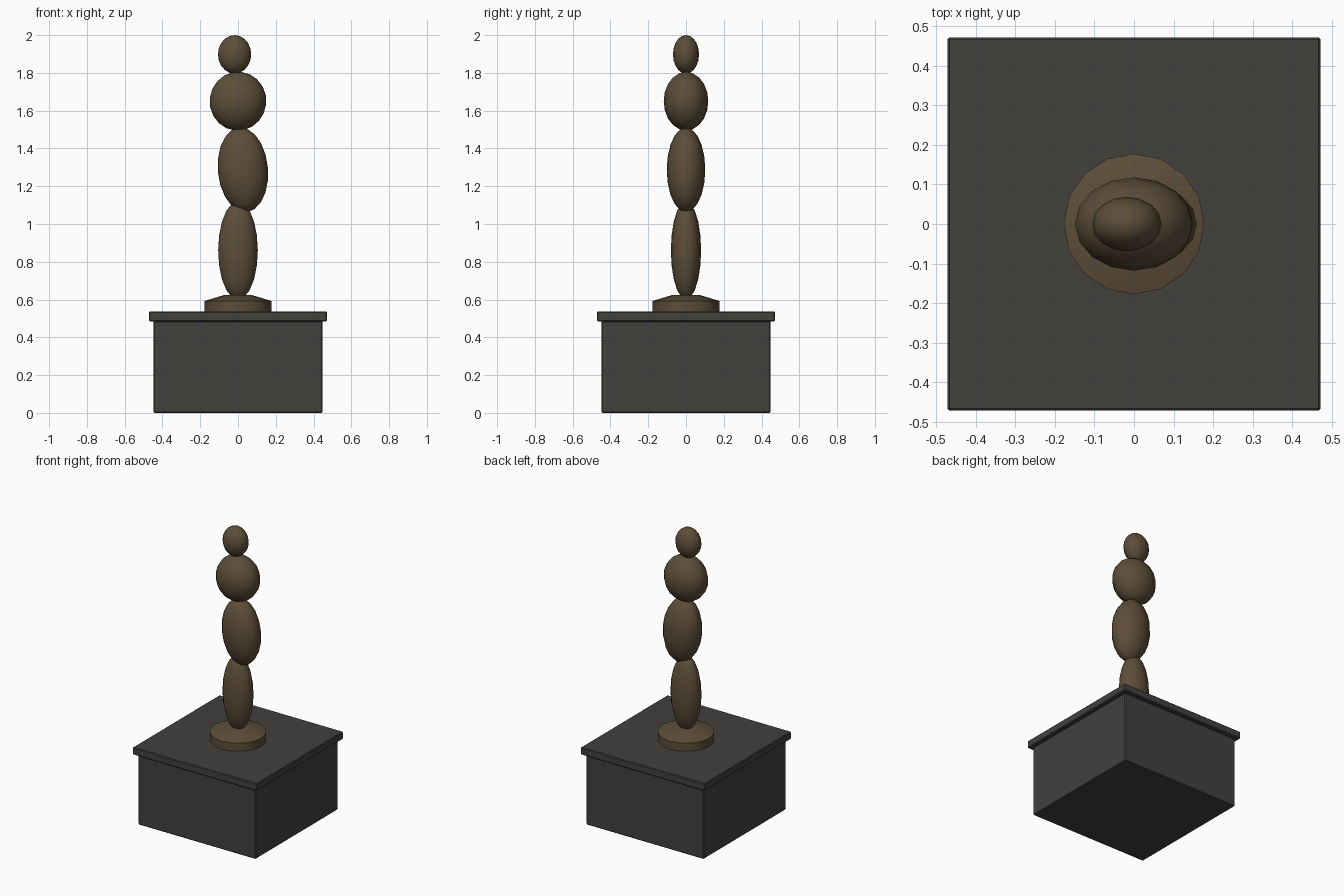
import bpy
from math import radians

if "Cube" in bpy.data.objects:
    bpy.data.objects.remove(bpy.data.objects["Cube"])


def colour(name, rgb):
    m = bpy.data.materials.new(name)
    m.diffuse_color = (*rgb, 1)
    m.use_nodes = True
    m.node_tree.nodes["Principled BSDF"].inputs["Base Color"].default_value = m.diffuse_color
    return m


stone = colour("dark_stone", (0.055, 0.052, 0.048))
bronze = colour("bronze", (0.11, 0.075, 0.04))


def slab(name, half, z0, z1):
    bpy.ops.mesh.primitive_cube_add(size=1, location=(0, 0, (z0 + z1) / 2))
    o = bpy.context.object
    o.name = name
    o.scale = (2 * half, 2 * half, z1 - z0)
    bpy.ops.object.transform_apply(location=False, rotation=False, scale=True)
    b = o.modifiers.new("edge", "BEVEL")
    b.width, b.segments = 0.005, 1
    o.data.materials.append(stone)


def ellipsoid(name, loc, radii, tilt=0):
    bpy.ops.mesh.primitive_uv_sphere_add(segments=16, ring_count=10, radius=1, location=loc,
                                         rotation=(0, radians(tilt), 0))
    o = bpy.context.object
    o.name = name
    o.scale = radii
    bpy.ops.object.transform_apply(location=False, rotation=False, scale=True)
    bpy.ops.object.shade_smooth()
    o.data.materials.append(bronze)


def frustum(name, r0, r1, z0, z1):
    bpy.ops.mesh.primitive_cone_add(vertices=16, radius1=r0, radius2=r1, depth=z1 - z0,
                                    location=(0, 0, (z0 + z1) / 2))
    o = bpy.context.object
    o.name = name
    o.data.materials.append(bronze)
    bpy.ops.object.shade_smooth_by_angle(angle=radians(30))


# Plinth and overhanging cap
slab("plinth", 0.447, 0, 0.487)
slab("plinth_cap", 0.472, 0.485, 0.536)

# Round foot with a sloping top
frustum("foot_disc", 0.178, 0.178, 0.53, 0.592)
frustum("foot_slope", 0.178, 0.07, 0.592, 0.625)

# Stacked, gently swaying body
ellipsoid("lower_body", (0, 0, 0.86), (0.105, 0.08, 0.26))
ellipsoid("hips", (0.026, 0, 1.287), (0.133, 0.102, 0.225), -5)
ellipsoid("torso", (0, 0, 1.65), (0.15, 0.118, 0.156), 6)
ellipsoid("head", (-0.018, 0, 1.898), (0.088, 0.069, 0.102))
